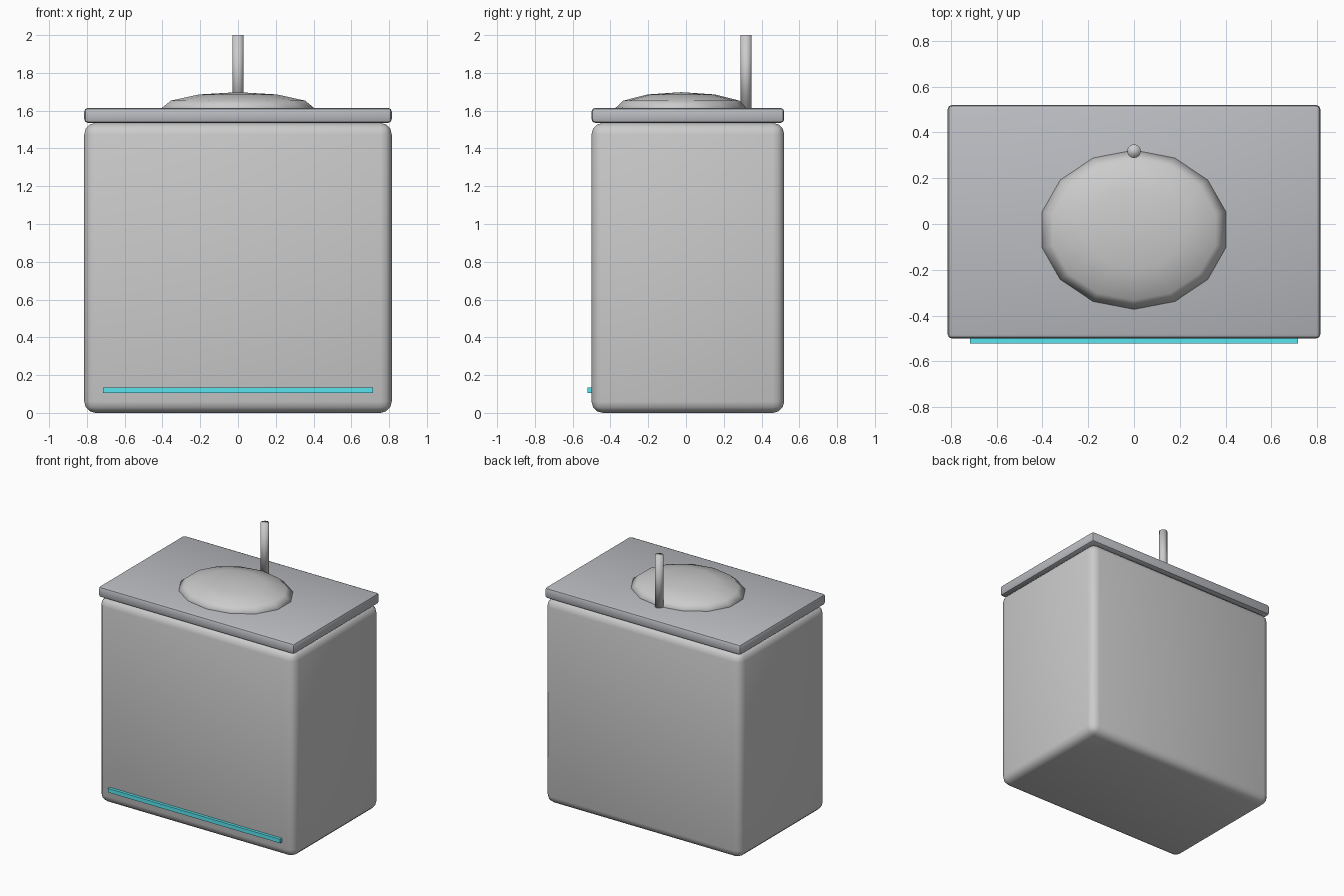
import bpy
from math import radians

if "Cube" in bpy.data.objects:
    bpy.data.objects.remove(bpy.data.objects["Cube"])


def material(name, color):
    m = bpy.data.materials.new(name)
    m.diffuse_color = color
    m.use_nodes = True
    m.node_tree.nodes["Principled BSDF"].inputs["Base Color"].default_value = m.diffuse_color
    return m


def box(name, lo, hi, bevel=0.0, segments=1, mat=None):
    """Box between two corners, with optional rounded edges."""
    centre = [(a + b) / 2 for a, b in zip(lo, hi)]
    bpy.ops.mesh.primitive_cube_add(size=1, location=centre)
    ob = bpy.context.object
    ob.name = name
    ob.scale = [b - a for a, b in zip(lo, hi)]
    bpy.ops.object.transform_apply(location=False, rotation=False, scale=True)
    if bevel:
        mod = ob.modifiers.new("rounded_edges", 'BEVEL')
        mod.width = bevel
        mod.segments = segments
        bpy.ops.object.modifier_apply(modifier=mod.name)
        bpy.ops.object.shade_smooth_by_angle(angle=radians(35))
    if mat:
        ob.data.materials.append(mat)
    return ob


cyan = material("cyan_light", (0.1, 0.78, 0.86, 1))
dark = material("counter_grey", (0.5, 0.51, 0.54, 1))

# Cabinet body and countertop slab
box("cabinet", (-0.814, -0.5, 0), (0.814, 0.52, 1.535), 0.06, 3)
box("countertop", (-0.814, -0.5, 1.535), (0.814, 0.52, 1.615), 0.02, 2, dark)

# Light strip along the bottom of the front
box("light_strip", (-0.715, -0.522, 0.105), (0.715, -0.49, 0.135), mat=cyan)

# Basin: flattened sphere showing as a shallow dome on the counter
bpy.ops.mesh.primitive_uv_sphere_add(segments=14, ring_count=6, radius=1,
                                     location=(0, -0.025, 1.608))
basin = bpy.context.object
basin.name = "basin"
basin.scale = (0.421, 0.355, 0.09)
bpy.ops.object.transform_apply(location=False, rotation=False, scale=True)
bpy.ops.object.shade_smooth()

# Upright faucet behind the basin
bpy.ops.mesh.primitive_cylinder_add(vertices=14, radius=0.03, depth=0.4,
                                    location=(0, 0.318, 1.8))
faucet = bpy.context.object
faucet.name = "faucet"
bpy.ops.object.shade_smooth()
